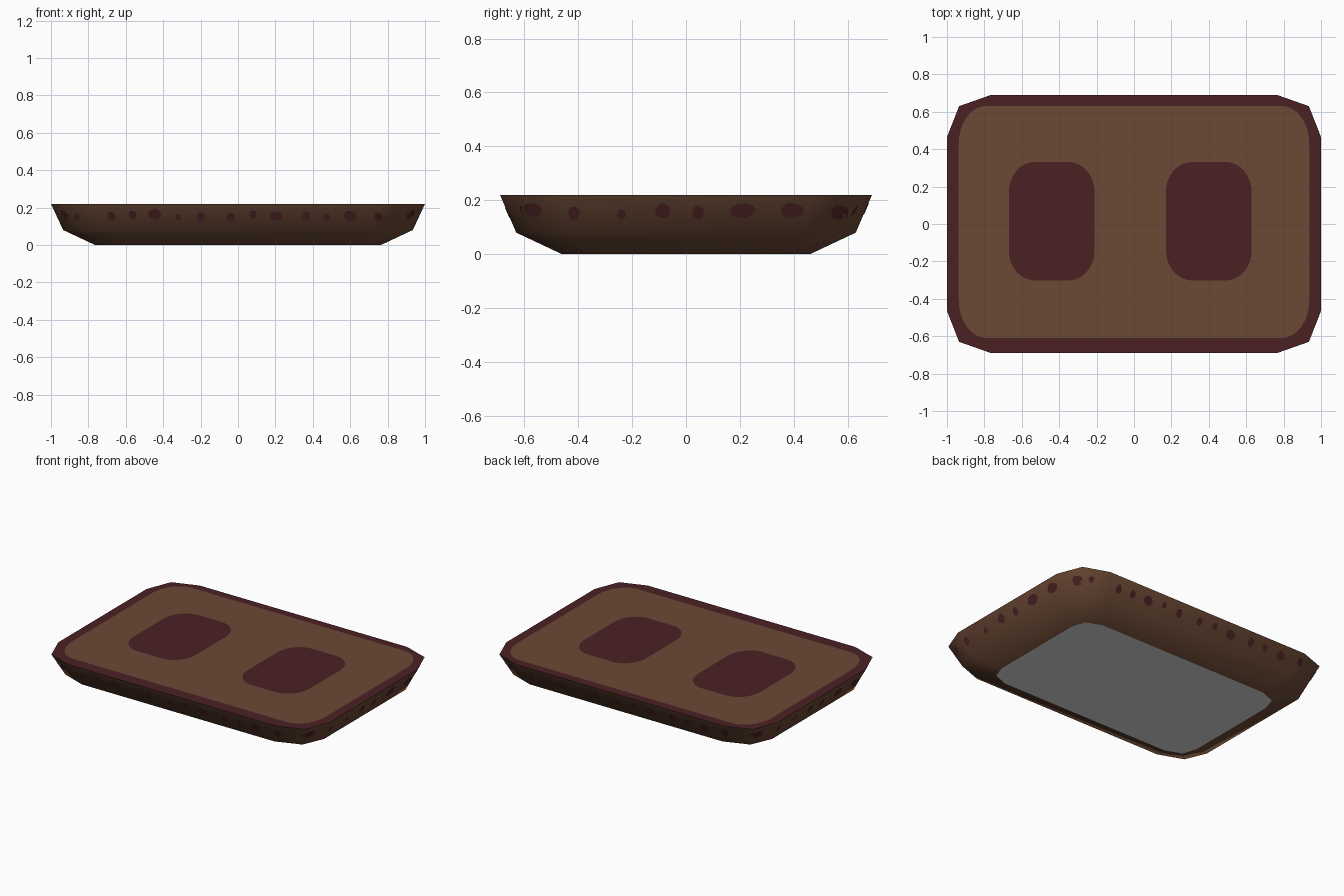
import bpy, bmesh, math, random
from mathutils import Vector
from mathutils.bvhtree import BVHTree

if "Cube" in bpy.data.objects:
    bpy.data.objects.remove(bpy.data.objects["Cube"])

random.seed(4)


def material(name, rgb):
    m = bpy.data.materials.new(name)
    m.diffuse_color = (*rgb, 1)
    m.use_nodes = True
    m.node_tree.nodes["Principled BSDF"].inputs["Base Color"].default_value = m.diffuse_color
    return m


brown = material("brown", (0.150, 0.067, 0.036))
maroon = material("maroon", (0.070, 0.0155, 0.0175))
grey = material("light_grey", (0.70, 0.70, 0.70))


def make_object(name, bm, mats):
    mesh = bpy.data.meshes.new(name)
    bm.to_mesh(mesh)
    for m in mats:
        mesh.materials.append(m)
    ob = bpy.data.objects.new(name, mesh)
    bpy.context.collection.objects.link(ob)
    return ob


def mirrored_ring(quarter):
    """Twelve-sided outline, counter-clockwise, from one corner's points."""
    q = list(quarter)
    return (q + [(-x, y) for x, y in reversed(q)]
            + [(-x, -y) for x, y in q] + [(x, -y) for x, y in reversed(q)])


# Body: three stacked outlines with sloping, smooth walls
levels = [
    (0.00, [(0.765, 0.33), (0.735, 0.42), (0.63, 0.46)]),
    (0.08, [(0.935, 0.43), (0.875, 0.57), (0.71, 0.63)]),
    (0.22, [(1.00, 0.465), (0.935, 0.63), (0.765, 0.69)]),
]
bm = bmesh.new()
rings = [[bm.verts.new((x, y, z)) for x, y in mirrored_ring(q)] for z, q in levels]
for low, high in zip(rings, rings[1:]):
    for i in range(12):
        j = (i + 1) % 12
        bm.faces.new((low[i], low[j], high[j], high[i])).smooth = True
base = bm.faces.new(list(reversed(rings[0])))
base.material_index = 2
rim = bm.faces.new(rings[-1])
rim.material_index = 1
bm.normal_update()
wall_tree = BVHTree.FromBMesh(bm)
make_object("tray_body", bm, [brown, maroon, grey])
bm.free()


# Painted top areas: thin rounded plates
def rounded_plate(name, x0, x1, y0, y1, rx, ry, z, mat):
    pb = bmesh.new()
    verts = []
    corners = [(x1 - rx, y1 - ry), (x0 + rx, y1 - ry), (x0 + rx, y0 + ry), (x1 - rx, y0 + ry)]
    for k, (cx, cy) in enumerate(corners):
        for s in range(9):
            a = math.radians(90 * k + 90 * s / 8)
            verts.append(pb.verts.new((cx + rx * math.cos(a), cy + ry * math.sin(a), z)))
    pb.faces.new(verts)
    make_object(name, pb, [mat])
    pb.free()


rounded_plate("top_panel", -0.937, 0.937, -0.61, 0.632, 0.15, 0.20, 0.222, brown)
for side, cx in (("left", -0.44), ("right", 0.40)):
    rounded_plate(side + "_top_patch", cx - 0.229, cx + 0.229, -0.302, 0.332,
                  0.14, 0.16, 0.224, maroon)

# Painted wall spots: irregular blobs projected onto the walls
front_spots = [(-0.86, .03), (-0.675, .045), (-0.565, .042), (-0.445, .07), (-0.32, .03),
               (-0.2, .045), (-0.04, .042), (0.08, .038), (0.205, .07), (0.365, .045),
               (0.475, .038), (0.6, .07), (0.75, .04), (0.915, .03)]
side_spots = [(-0.57, .07), (-0.415, .045), (-0.24, .032), (-0.085, .058), (0.045, .046),
              (0.21, .09), (0.395, .09), (0.57, .07)]


def add_spot(sb, pos, width, inward, along):
    height = min(width * 1.15, 0.055)
    zc = 0.155 + random.uniform(-0.008, 0.012)

    def project(du, dz):
        origin = along * (pos + du) - inward * 2 + Vector((0, 0, zc + dz))
        hit, normal, _, _ = wall_tree.ray_cast(origin, inward)
        return sb.verts.new(hit + normal * 0.002) if hit else None

    centre = project(0, 0)
    edge = []
    for k in range(10):
        a = k * math.tau / 10
        r = random.uniform(0.44, 0.56)
        edge.append(project(width * r * math.cos(a), height * r * math.sin(a)))
    for k in range(10):
        trio = (centre, edge[k], edge[(k + 1) % 10])
        if all(trio):
            f = sb.faces.new(trio)
            f.normal_update()
            if f.normal.dot(inward) > 0:
                f.normal_flip()
            f.smooth = True


walls = [("front", front_spots, (0, 1, 0), (1, 0, 0)), ("back", front_spots, (0, -1, 0), (-1, 0, 0)),
         ("right", side_spots, (-1, 0, 0), (0, 1, 0)), ("left", side_spots, (1, 0, 0), (0, -1, 0))]
for name, spots, inward, along in walls:
    sb = bmesh.new()
    for pos, width in spots:
        add_spot(sb, pos, width, Vector(inward), Vector(along))
    make_object(name + "_wall_spots", sb, [maroon])
    sb.free()
